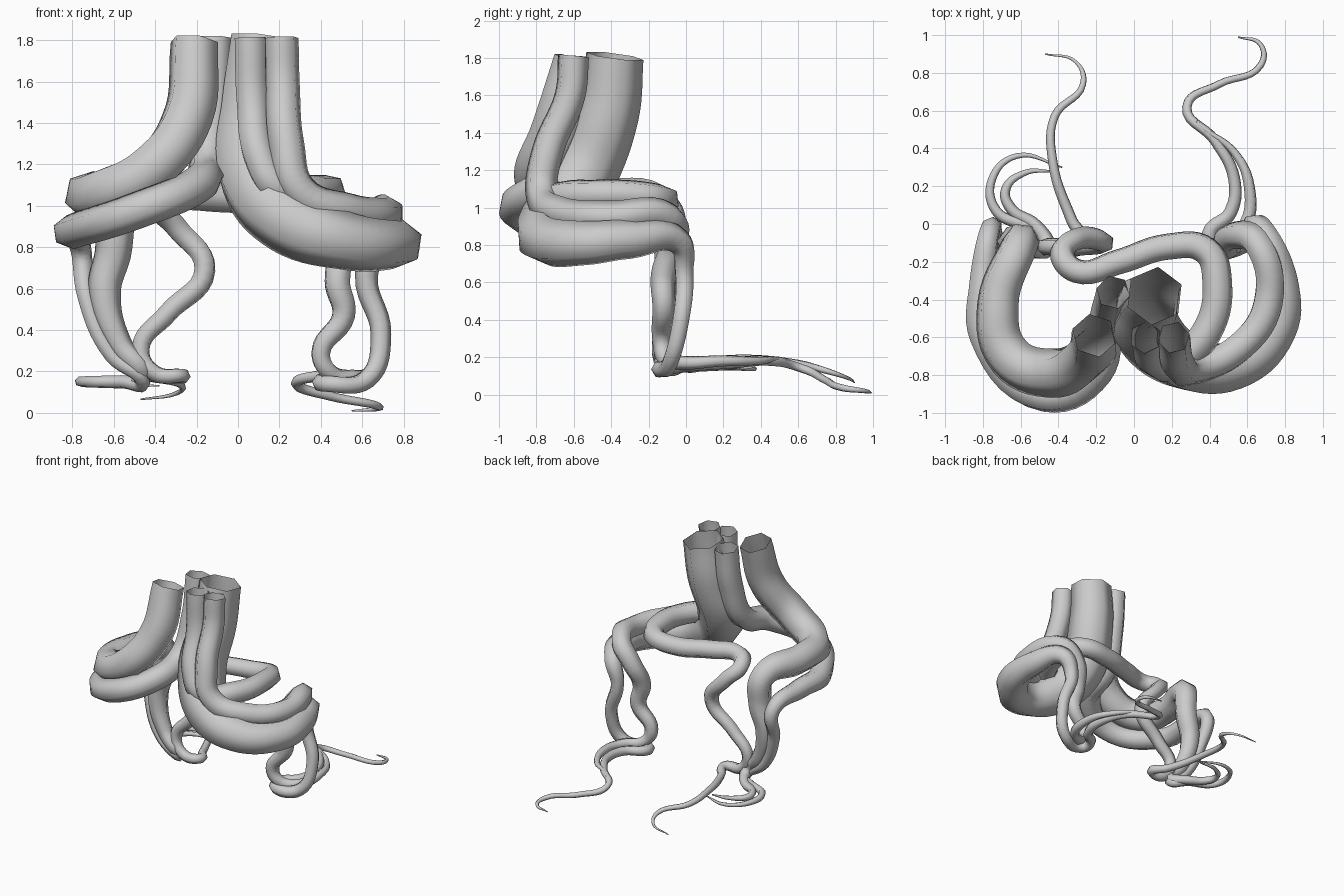
import bpy


def tentacle(name, points):
    """Open six-sided tapered tube along (x, y, z, radius) points."""
    cu = bpy.data.curves.new(name, 'CURVE')
    cu.dimensions = '3D'
    cu.bevel_depth = 1.0
    cu.bevel_resolution = 1
    cu.resolution_u = 7
    cu.use_fill_caps = False
    sp = cu.splines.new('BEZIER')
    sp.bezier_points.add(len(points) - 1)
    for bp, (x, y, z, r) in zip(sp.bezier_points, points):
        bp.co = (x, y, z)
        bp.radius = r
        bp.handle_left_type = bp.handle_right_type = 'AUTO'
    sp.use_smooth = True
    ob = bpy.data.objects.new(name, cu)
    bpy.context.collection.objects.link(ob)
    bpy.ops.object.select_all(action='DESELECT')
    ob.select_set(True)
    bpy.context.view_layer.objects.active = ob
    bpy.ops.object.convert(target='MESH')
    bpy.ops.object.shade_smooth()


# Thick tentacle, sweeping right
tentacle("thick_right_tentacle", [
    (.11, -.38, 1.81, .155), (.08, -.42, 1.5, .17), (.07, -.56, 1.15, .18),
    (.25, -.72, .93, .17), (.52, -.75, .83, .14), (.75, -.55, .81, .12),
    (.77, -.3, .83, .105), (.68, -.04, .82, .07), (.62, -.01, .66, .055),
    (.69, -.03, .38, .05), (.62, -.09, .16, .047), (.43, -.13, .14, .044),
    (.40, -.05, .15, .04), (.51, .06, .16, .036), (.53, .24, .17, .032),
    (.43, .44, .18, .028), (.28, .62, .14, .025), (.45, .74, .08, .022),
    (.67, .84, .035, .019), (.67, .95, .02, .013), (.55, .99, .01, .004)])

# Slim tentacle, sweeping right above the thick one
tentacle("slim_right_tentacle", [
    (.21, -.6, 1.81, .085), (.215, -.62, 1.6, .085), (.235, -.74, 1.3, .088),
    (.30, -.77, 1.07, .088), (.55, -.66, .97, .087), (.71, -.42, .95, .087),
    (.65, -.1, .95, .08), (.53, -.06, .82, .073), (.48, -.12, .64, .068),
    (.51, -.12, .47, .06), (.40, -.13, .29, .05), (.45, -.11, .19, .045),
    (.58, -.02, .17, .038), (.61, .2, .18, .03), (.53, .38, .18, .022),
    (.38, .5, .19, .013), (.29, .58, .17, .004)])

# Thick tentacle, sweeping left
tentacle("thick_left_tentacle", [
    (-.21, -.59, 1.79, .12), (-.245, -.7, 1.42, .13), (-.43, -.79, 1.17, .13),
    (-.66, -.7, 1.06, .125), (-.72, -.42, 1.05, .115), (-.61, -.12, 1.0, .1),
    (-.6, -.09, .8, .09), (-.645, -.1, .58, .08), (-.57, -.12, .33, .06),
    (-.46, -.12, .19, .045), (-.52, -.01, .15, .035), (-.65, .08, .15, .03),
    (-.68, .18, .15, .025), (-.58, .27, .15, .016), (-.43, .28, .14, .005)])

# Slim tentacle, sweeping left below the thick one
tentacle("slim_left_tentacle", [
    (-.11, -.36, 1.81, .09), (-.12, -.4, 1.5, .09), (-.15, -.52, 1.2, .09),
    (-.2, -.78, 1.1, .09), (-.48, -.91, .98, .09), (-.79, -.6, .88, .085),
    (-.8, -.3, .87, .075), (-.76, -.03, .8, .055), (-.73, -.08, .55, .047),
    (-.61, -.12, .28, .043), (-.46, -.11, .15, .038), (-.56, -.02, .15, .033),
    (-.73, .07, .15, .028), (-.75, .24, .15, .022), (-.62, .36, .14, .015),
    (-.38, .3, .13, .004)])

# Middle tentacle, turning right, crossing behind and dropping on the left
tentacle("crossing_tentacle", [
    (.06, -.6, 1.81, .085), (.07, -.62, 1.5, .085), (.11, -.73, 1.22, .085),
    (.20, -.74, 1.08, .085), (.38, -.58, 1.07, .083), (.44, -.3, 1.07, .08),
    (.38, -.14, 1.05, .078), (.18, -.12, 1.03, .075), (-.08, -.2, 1.04, .072),
    (-.3, -.25, 1.04, .068), (-.38, -.16, 1.0, .065), (-.3, -.08, .9, .06),
    (-.16, -.1, .69, .055), (-.34, -.12, .48, .05), (-.47, -.12, .31, .045),
    (-.4, -.13, .19, .042), (-.27, -.11, .18, .036), (-.33, .02, .17, .03),
    (-.43, .33, .19, .025), (-.42, .57, .17, .022), (-.27, .74, .13, .017),
    (-.31, .86, .09, .01), (-.47, .9, .065, .004)])
